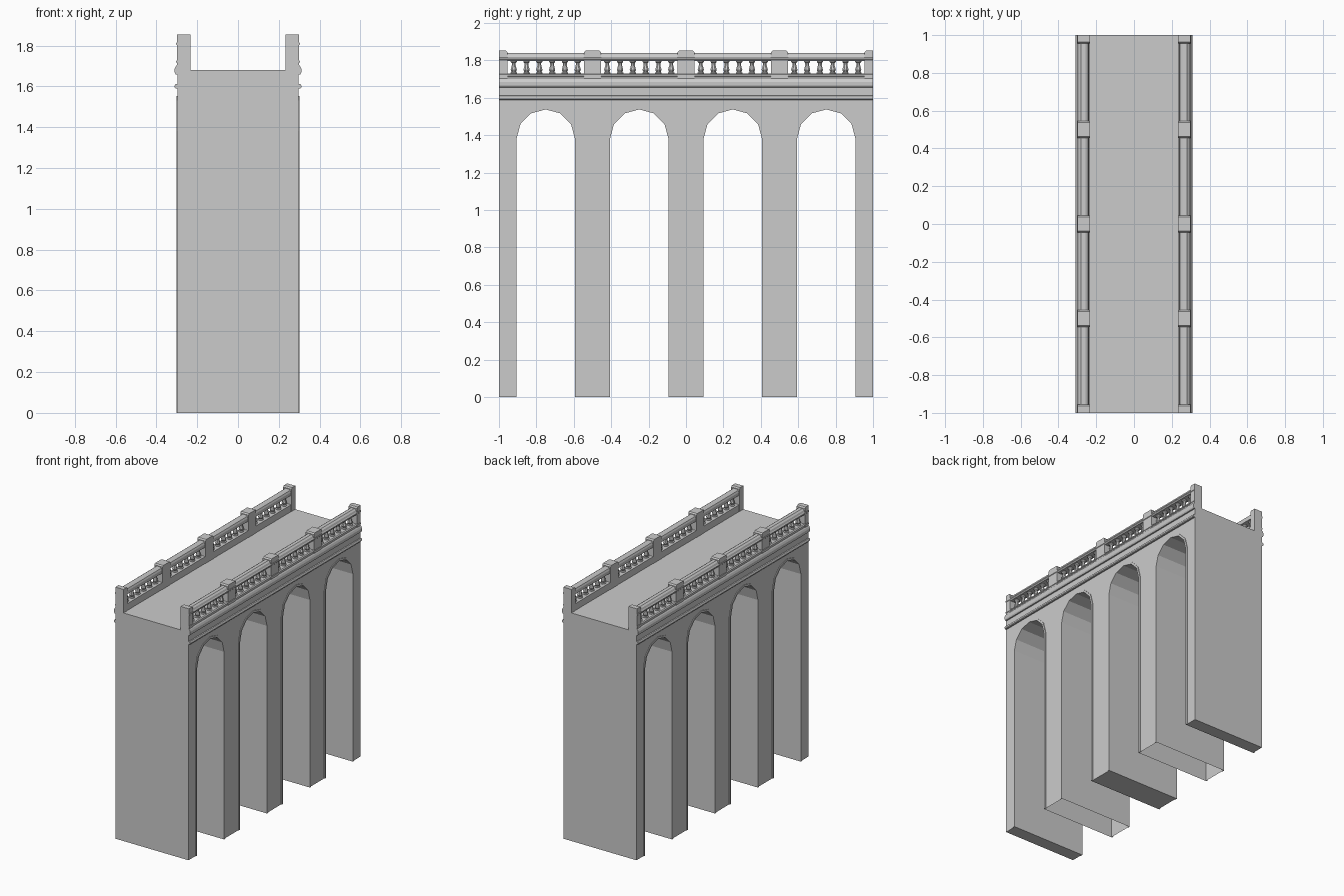
import bpy, bmesh
from math import sin, cos, pi

if "Cube" in bpy.data.objects:
    bpy.data.objects.remove(bpy.data.objects["Cube"])

BAYS = (-0.75, -0.25, 0.25, 0.75)
SPRING = 1.382


def finish(name, bm, mirror=False):
    bmesh.ops.recalc_face_normals(bm, faces=bm.faces)
    me = bpy.data.meshes.new(name)
    bm.to_mesh(me)
    bm.free()
    ob = bpy.data.objects.new(name, me)
    bpy.context.collection.objects.link(ob)
    if mirror:
        ob.modifiers.new("mirror", 'MIRROR').use_axis[0] = True
    return ob


def prism(bm, pts, axis, a, b):
    """Sweep a closed 2D profile along x (points are y,z) or y (points are x,z)."""
    def at(p, t):
        return (t, p[0], p[1]) if axis == 'x' else (p[0], t, p[1])
    lo = [bm.verts.new(at(p, a)) for p in pts]
    hi = [bm.verts.new(at(p, b)) for p in pts]
    bm.faces.new(lo)
    bm.faces.new(hi[::-1])
    n = len(pts)
    for i in range(n):
        j = (i + 1) % n
        bm.faces.new((lo[i], hi[i], hi[j], lo[j]))


def arch(yc, r):
    """Opening outline from bottom left, over the six-sided arch, to bottom right."""
    curve = [(yc - r * cos(pi * k / 6), SPRING + r * sin(pi * k / 6)) for k in range(7)]
    return [(yc - r, 0)] + curve + [(yc + r, 0)]


# Wall with four arched openings and the deck on top
bm = bmesh.new()
outline = [(-1, 0)]
for y in BAYS:
    outline += arch(y, 0.156)
outline += [(1, 0), (1, 1.68), (-1, 1.68)]
prism(bm, outline, 'x', -0.297, 0.297)
# Second and fourth piers are open underneath
open_faces = [f for f in bm.faces
              if f.calc_center_median().z < 0.001
              and abs(abs(f.calc_center_median().y) - 0.5) < 0.1]
bmesh.ops.delete(bm, geom=open_faces, context='FACES')
finish("arcade_wall", bm)

# Raised trim around each opening
bm = bmesh.new()
for y in BAYS:
    prism(bm, arch(y, 0.156) + arch(y, 0.171)[::-1], 'x', 0.297, 0.302)
finish("arch_trim", bm, True)

# Lower string course
bm = bmesh.new()
prism(bm, [(0.29, 1.588), (0.306, 1.59), (0.31, 1.595), (0.31, 1.605),
           (0.306, 1.611), (0.29, 1.612)], 'y', -1, 1)
finish("string_course", bm, True)

# Cornice and bottom rail of the parapet
bm = bmesh.new()
prism(bm, [(0.235, 1.67), (0.29, 1.655), (0.305, 1.658), (0.31, 1.667),
           (0.311, 1.685), (0.305, 1.698), (0.298, 1.706), (0.298, 1.714),
           (0.303, 1.718), (0.303, 1.724), (0.296, 1.73), (0.235, 1.73)], 'y', -1, 1)
finish("cornice", bm, True)

# Rounded handrail
bm = bmesh.new()
prism(bm, [(0.238, 1.797), (0.296, 1.797), (0.303, 1.805), (0.303, 1.813),
           (0.297, 1.819), (0.292, 1.831), (0.28, 1.84), (0.256, 1.84),
           (0.244, 1.833), (0.238, 1.82)], 'y', -1, 1)
finish("handrail", bm, True)

# Parapet posts with chamfered tops, half width at both ends
bm = bmesh.new()
for y in (-1, -0.5, 0, 0.5, 1):
    a, b = max(y - 0.045, -1), min(y + 0.045, 1)
    ca = 0.008 if a > -1 else 0
    cb = 0.008 if b < 1 else 0
    prism(bm, [(a, 1.68), (b, 1.68), (b, 1.844), (b - cb, 1.853),
               (a + ca, 1.853), (a, 1.844)], 'x', 0.233, 0.3)
finish("parapet_posts", bm, True)

# Turned balusters, six to a bay
SIDES = 8
PROFILE = [(0.019, 1.725), (0.019, 1.734), (0.013, 1.738), (0.018, 1.75),
           (0.011, 1.775), (0.011, 1.785), (0.018, 1.792), (0.018, 1.8)]
bm = bmesh.new()
for yc in BAYS:
    for k in range(6):
        y = yc + 0.41 * ((k + 0.5) / 6 - 0.5)
        rings = [[bm.verts.new((0.268 + r * cos(2 * pi * (s + 0.5) / SIDES),
                                y + r * sin(2 * pi * (s + 0.5) / SIDES), z))
                  for s in range(SIDES)] for r, z in PROFILE]
        for lo, hi in zip(rings, rings[1:]):
            for s in range(SIDES):
                t = (s + 1) % SIDES
                bm.faces.new((lo[s], lo[t], hi[t], hi[s]))
finish("balusters", bm, True)
